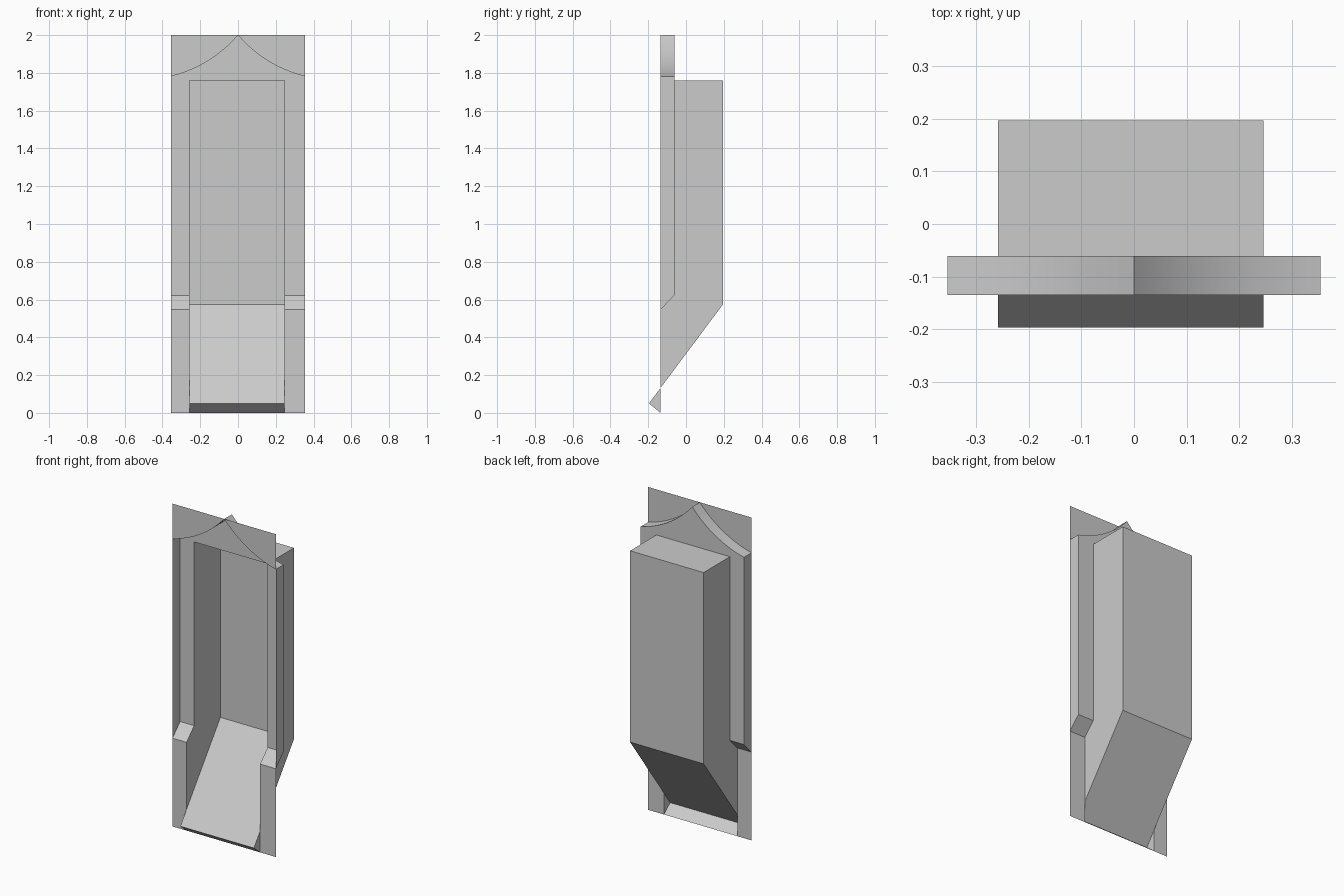
import bpy, bmesh, math
from mathutils import Vector

if "Cube" in bpy.data.objects:
    bpy.data.objects.remove(bpy.data.objects["Cube"])

W = 0.354                      # half width of the panel
XL, XR = -0.258, 0.246         # niche sides
YF, YR, YB, YT = -0.135, -0.061, 0.196, -0.196   # panel, recess, niche back, toe
Z_ARCH, Z_NICHE, Z_SILL, Z_STEP = 1.782, 1.76, 0.547, 0.622
Z_SLOPE, Z_TOE, H = 0.575, 0.05, 2.0


def build(name, faces):
    """faces: list of (points, direction the face should look)"""
    bm = bmesh.new()
    for pts, facing in faces:
        f = bm.faces.new([bm.verts.new(p) for p in pts])
        f.normal_update()
        if f.normal.dot(Vector(facing)) < 0:
            f.normal_flip()
    bmesh.ops.remove_doubles(bm, verts=bm.verts, dist=1e-5)
    me = bpy.data.meshes.new(name)
    bm.to_mesh(me)
    bm.free()
    ob = bpy.data.objects.new(name, me)
    bpy.context.collection.objects.link(ob)
    return ob


def rect(x0, x1, z0, z1, y):
    return [(x0, y, z0), (x1, y, z0), (x1, y, z1), (x0, y, z1)]


def across(a, b, x0, x1):
    return [(x0, *a), (x1, *a), (x1, *b), (x0, *b)]


# Arch half curve: circular arc sagging between the side and the apex
def arch(side, n=14):
    chord = math.hypot(W, H - Z_ARCH)
    mid = math.atan2(H - Z_ARCH, W)
    half = math.radians(18)
    r = chord / 2 / math.sin(half)
    a0, a1 = mid - half, mid + half
    return [(side * (-W + r * (math.sin(a) - math.sin(a0))),
             Z_ARCH + r * (math.cos(a0) - math.cos(a)))
            for a in (a0 + (a1 - a0) * i / n for i in range(n + 1))]


left, right = arch(1), arch(-1)
outline = left + right[-2::-1]
front, back = (0, -1, 0), (0, 1, 0)
sides = [(-W, XL), (XR, W)]

# Front panel: two spandrels above the arch and two low side strips
panel = [([(x, YF, z) for x, z in half] + [(half[0][0], YF, H)], front)
         for half in (left, right)]
panel += [(rect(a, b, 0, Z_SILL, YF), front) for a, b in sides]
build("front_panel", panel)

# Recess back: side strips, arched head, sloping sills and outer returns
recess = [([(-W, YR, Z_NICHE)] + [(x, YR, z) for x, z in outline]
           + [(W, YR, Z_NICHE)], front)]
for a, b in sides:
    recess.append((rect(a, b, Z_STEP, Z_NICHE, YR), front))
    recess.append((across((YF, Z_SILL), (YR, Z_STEP), a, b), (0, -1, 1)))
for x in (-W, W):
    recess.append(([(x, YF, Z_SILL), (x, YR, Z_STEP), (x, YR, Z_ARCH),
                    (x, YF, Z_ARCH)], (-x, 0, 0)))
build("recess", recess)

# Arch soffit
soffit = [([(p[0], YF, p[1]), (q[0], YF, q[1]), (q[0], YR, q[1]),
            (p[0], YR, p[1])], (0, 0, -1))
          for p, q in zip(outline, outline[1:])]
ob = build("arch_soffit", soffit)
bpy.context.view_layer.objects.active = ob
ob.select_set(True)
bpy.ops.object.shade_smooth_by_angle(angle=math.radians(30))

# Deep niche: ceiling, back, sloping floor, toe and side walls
zc = Z_TOE + (YF - YT) * (Z_SLOPE - Z_TOE) / (YB - YT)   # floor meets the panel
niche = [(across((YR, Z_NICHE), (YB, Z_NICHE), XL, XR), (0, 0, -1)),
         (across((YB, Z_SLOPE), (YB, Z_NICHE), XL, XR), front),
         (across((YF, zc), (YB, Z_SLOPE), XL, XR), (0, -1, 1)),
         (across((YT, Z_TOE), (YF, zc), XL, XR), (0, -1, 1)),
         (across((YT, Z_TOE), (YF, 0), XL, XR), (0, -1, -1))]
for x, s in ((XL, 1), (XR, -1)):
    wall = [(YF, zc), (YB, Z_SLOPE), (YB, Z_NICHE), (YR, Z_NICHE),
            (YR, Z_STEP), (YF, Z_SILL)]
    niche.append(([(x, *p) for p in wall], (s, 0, 0)))
    niche.append(([(x, YT, Z_TOE), (x, YF, zc), (x, YF, 0)], (-s, 0, 0)))
build("niche", niche)
